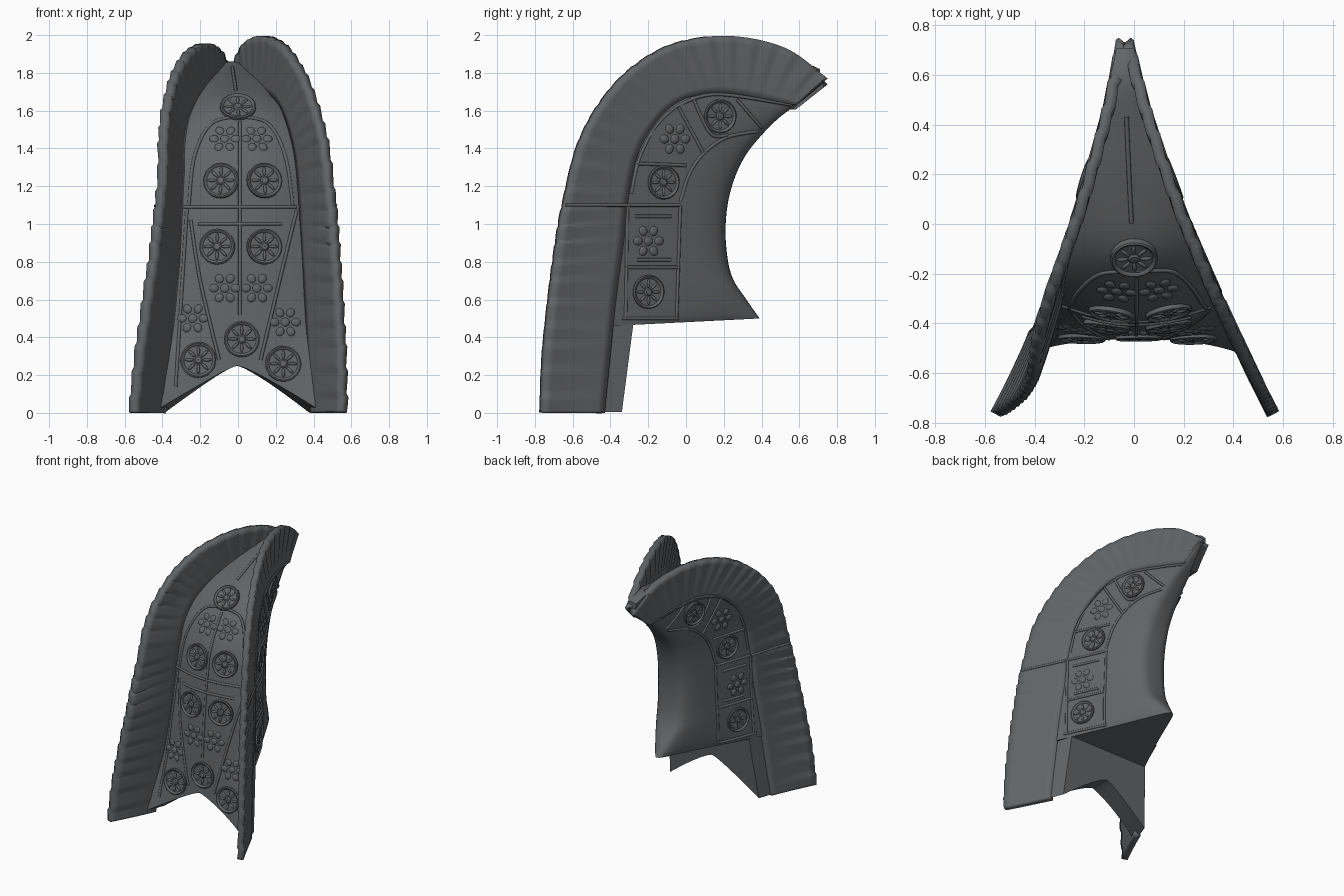
import bpy, bmesh, math
from mathutils import Vector, Matrix
from mathutils.bvhtree import BVHTree

cube = bpy.data.objects.get("Cube")
if cube:
    bpy.data.objects.remove(cube)

mat = bpy.data.materials.new("dark_grey_metal")
mat.use_nodes = True
grey = (0.12, 0.13, 0.138, 1)
mat.diffuse_color = grey
mat.node_tree.nodes["Principled BSDF"].inputs["Base Color"].default_value = grey


def spline(points, t):
    """Smooth curve through points, t from 0 to 1."""
    n = len(points) - 1
    i = min(int(t * n), n - 1)
    f = t * n - i
    p0, p1, p2, p3 = (Vector(points[min(max(k, 0), n)]) for k in range(i - 1, i + 3))
    return p1 + 0.5 * f * (p2 - p0 + f * (2*p0 - 5*p1 + 4*p2 - p3 + f * (3*(p1 - p2) + p3 - p0)))


def clamp(v):
    return min(1, max(0, v))


def half_width(y):
    return 0.245 - 0.365 * y + 0.105 * y * y


def lean(y):
    """Slight sideways lean toward the rear."""
    return -0.03 * max(0, y + 0.5)


def tuck(y, z):
    """Inward sag of the right flank."""
    return (.032 * clamp(z / .8) * clamp((1.6 - z) / .3)
            + .05 * clamp(z / 1.1) * clamp((-.25 - y) / .4))


def place_x(x, y, z):
    return x + lean(y) + tuck(y, z) * clamp(-4 * x)


def finish(name, bm, angle=40):
    mesh = bpy.data.meshes.new(name)
    bm.to_mesh(mesh)
    obj = bpy.data.objects.new(name, mesh)
    bpy.context.collection.objects.link(obj)
    mesh.materials.append(mat)
    bpy.ops.object.select_all(action='DESELECT')
    obj.select_set(True)
    bpy.context.view_layer.objects.active = obj
    bpy.ops.object.shade_smooth_by_angle(angle=math.radians(angle))
    return obj


def skin(bm, rows, closed=False, flip=False):
    grid = [[bm.verts.new(p) for p in row] for row in rows]
    m = len(rows[0])
    for a, b in zip(grid, grid[1:]):
        for j in range(m if closed else m - 1):
            k = (j + 1) % m
            quad = [a[j], b[j], b[k], a[k]]
            bm.faces.new(quad[::-1] if flip else quad)
    return grid


trees = []


def solid(name, rows):
    """Closed loft with capped ends, kept for placing ornaments."""
    bm = bmesh.new()
    loops = skin(bm, rows, closed=True)
    bm.faces.new(loops[0])
    bm.faces.new(loops[-1])
    bmesh.ops.recalc_face_normals(bm, faces=bm.faces)
    trees.append(BVHTree.FromBMesh(bm))
    finish(name, bm)


# Body: lofted sections with a bowed front, flat sides and rounded back
CENTRE = [(-.45, .46), (-.44, .6), (-.42, .85), (-.39, 1.1), (-.35, 1.3), (-.24, 1.5),
          (-.1, 1.65), (.12, 1.74), (.36, 1.81), (.58, 1.86), (.71, 1.82)]
EDGE = [(-.4, .46), (-.38, .6), (-.35, .85), (-.31, 1.1), (-.27, 1.3), (-.18, 1.48),
        (-.04, 1.62), (.15, 1.73), (.37, 1.8), (.58, 1.85), (.71, 1.81)]
BACK = [(.39, .5), (.32, .6), (.24, .73), (.21, .92), (.22, 1.1), (.26, 1.25),
        (.32, 1.37), (.4, 1.47), (.49, 1.56), (.58, 1.63), (.71, 1.75)]


def body_section(s):
    c, e, b = (spline(p, s) for p in (CENTRE, EDGE, BACK))
    half = []
    for k in range(9):
        a = k / 8
        p = c.lerp(e, a * a)
        half.append((a * (half_width(e.x) - .004), p))
    power = 2 / (2 + 2 * min(1, 6 * s))
    for k in range(1, 21):
        ang = k / 20 * math.pi / 2
        p = e.lerp(b, math.sin(ang) ** power)
        half.append((max(0, (half_width(p.x) - .004) * max(0, math.cos(ang)) ** power), p))
    half[-1] = (0, half[-1][1])
    ring = half + [(-x, p) for x, p in half[-2:0:-1]]
    return [(place_x(x, *p), *p) for x, p in ring]


solid("body_shell", [body_section(i / 50) for i in range(51)])

# Lower front plate with an arched notch
columns = []
for i in range(41):
    a = i / 20 - 1
    low = 0.005 + 0.245 * (1 - abs(a) ** 1.25)
    front, rear = [], []
    for j in range(9):
        z = low + (0.47 - low) * j / 8
        rim = -.53 + .28 * z
        y = (-.478 + .06 * z) * (1 - a * a) + rim * a * a
        front.append((place_x(a * (half_width(rim) - .02), y, z), y, z))
        y = -.34 + .13 * z
        rear.append((place_x(a * (half_width(y) - .004), y, z), y, z))
    columns.append(front + rear[::-1])
solid("lower_front_plate", columns)

# Pleated crest wings
INNER = [(-.43, 0), (-.4, .3), (-.37, .6), (-.33, .9), (-.31, 1.1), (-.26, 1.35),
         (-.17, 1.52), (-.05, 1.64), (.1, 1.69), (.25, 1.69), (.42, 1.66), (.58, 1.63)]
OUTER = [(-.757, 0), (-.745, .3), (-.715, .6), (-.68, .87), (-.64, 1.1), (-.56, 1.42),
         (-.43, 1.66), (-.26, 1.84), (-.04, 1.96), (.24, 1.995), (.53, 1.93), (.75, 1.77)]


def wing_point(s, t, side):
    p = spline(INNER, s).lerp(spline(OUTER, s), t)
    pleat = 0.012 * t * ((s * 28) % 1 - 0.5)
    drop = 0.04 * max(0, p.y - 1) if side < 0 else 0
    return (place_x(side * (half_width(p.x) + pleat), *p), p.x, p.y - drop)


for side, label in ((1, "left"), (-1, "right")):
    bm = bmesh.new()
    skin(bm, [[wing_point(i / 160, j / 8, side) for j in range(9)] for i in range(161)],
         flip=side < 0)
    wing = finish(label + "_crest_wing", bm, 30)
    mod = wing.modifiers.new("thickness", 'SOLIDIFY')
    mod.thickness = 0.045
    mod.offset = -1


def drop_on(origin, direction):
    """Nearest surface point and outward normal along a ray."""
    best = None
    for tree in trees:
        hit = tree.ray_cast(Vector(origin), Vector(direction))
        if hit[0] and (best is None or hit[3] < best[2]):
            n = hit[1] if hit[1].dot(Vector(direction)) < 0 else -hit[1]
            best = (hit[0], n, hit[3])
    return best


def on_front(x, z):
    return drop_on((x, -2, z), (0, 1, 0))


def on_side(side):
    return lambda y, z: drop_on((side * 2, y, z), (-side, 0, 0))


# Raised trim lines
trim = bpy.data.curves.new("raised_trim", 'CURVE')
trim.dimensions = '3D'
trim.bevel_depth = 0.009
trim.bevel_resolution = 2
trim.materials.append(mat)
bpy.context.collection.objects.link(bpy.data.objects.new("raised_trim", trim))


def add_line(points):
    line = trim.splines.new('POLY')
    line.points.add(len(points) - 1)
    for q, p in zip(line.points, points):
        q.co = (*p, 1)


def ridge(place, path):
    hits = [place(*spline(path, k / 24)) for k in range(25)]
    add_line([h[0] for h in hits if h])


def petal(bm, frame, angle, radius, size):
    m = (frame @ Matrix.Rotation(angle, 4, 'Z') @ Matrix.Translation((radius, 0, .04))
         @ Matrix.Diagonal((*size, 1)))
    bmesh.ops.create_uvsphere(bm, u_segments=10, v_segments=6, radius=1, matrix=m)


def frame_at(hit, r):
    return (Matrix.Translation(hit[0]) @ hit[1].to_track_quat('Z', 'Y').to_matrix().to_4x4()
            @ Matrix.Scale(r, 4))


DISH = [(1, -.15), (1, .1), (.93, .15), (.84, .1), (.8, .04), (.25, .04), (.17, .12), (.01, .13)]
rosettes, flowers = bmesh.new(), bmesh.new()


def rosette(hit, r):
    frame = frame_at(hit, r)
    turn = [2 * math.pi * k / 28 for k in range(28)]
    skin(rosettes, [[frame @ Vector((d * math.cos(a), d * math.sin(a), h)) for a in turn]
                    for d, h in DISH], closed=True, flip=True)
    for k in range(8):
        petal(rosettes, frame, k * math.pi / 4, .5, (.27, .09, .09))


def flower(hit, r):
    frame = frame_at(hit, r)
    petal(flowers, frame, 0, 0, (.28, .28, .1))
    for k in range(6):
        petal(flowers, frame, k * math.pi / 3, .68, (.3, .26, .1))


# Front ornaments
for x, z in ((0, 1.62), (-.09, 1.23), (.14, 1.23), (-.11, .88), (.14, .88),
             (.02, .39), (-.21, .28), (.24, .26)):
    rosette(on_front(x, z), 0.095)
for x, z in ((-.07, 1.45), (.1, 1.45), (-.07, .66), (.1, .66), (-.24, .5), (.25, .48)):
    flower(on_front(x, z), 0.085)
for path in ([(-.29, 1.09), (.31, 1.09)], [(-.21, 1), (.23, 1)], [(.01, 1.54), (.01, .52)],
             [(-.03, 1.83), (-.01, 1.7)], [(-.25, 1.02), (-.2, .7), (-.1, .28)],
             [(.31, 1.07), (.22, .7), (.12, .28)], [(-.27, 1.08), (-.33, .14)],
             [(.01, 1.57), (-.14, 1.53), (-.23, 1.36), (-.26, 1.1)],
             [(.01, 1.57), (.16, 1.53), (.25, 1.36), (.29, 1.1)]):
    ridge(on_front, path)

# Side ornaments, the same on both flanks
for side in (1, -1):
    place = on_side(side)
    for y, z in ((-.2, .64), (-.12, 1.22), (.18, 1.57)):
        rosette(place(y, z), 0.09)
    for y, z in ((-.2, .91), (-.06, 1.45)):
        flower(place(y, z), 0.09)
    for path in ([(-.32, .5), (-.31, 1.1)], [(-.05, .5), (-.03, 1.1)], [(-.34, .5), (-.04, .5)],
                 [(-.32, .77), (-.04, .77)], [(-.3, 1.1), (-.03, 1.1)],
                 [(-.27, 1.04), (-.08, 1.04)], [(-.26, .81), (-.08, .81)],
                 [(-.26, 1.32), (0, 1.31)], [(-.04, 1.62), (.09, 1.38)],
                 [(.04, 1.66), (.13, 1.48), (.22, 1.47)], [(.27, 1.66), (.4, 1.51)],
                 [(-.29, 1.16), (-.25, 1.34), (-.17, 1.5), (-.05, 1.62), (.1, 1.68),
                  (.25, 1.68), (.56, 1.63)],
                 [(-.03, 1.12), (.02, 1.27), (.1, 1.38), (.22, 1.46), (.38, 1.49)]):
        ridge(place, path)
    add_line([wing_point(4 / 11, k / 8, side) for k in range(9)])

finish("rosettes", rosettes)
finish("flower_bosses", flowers)
